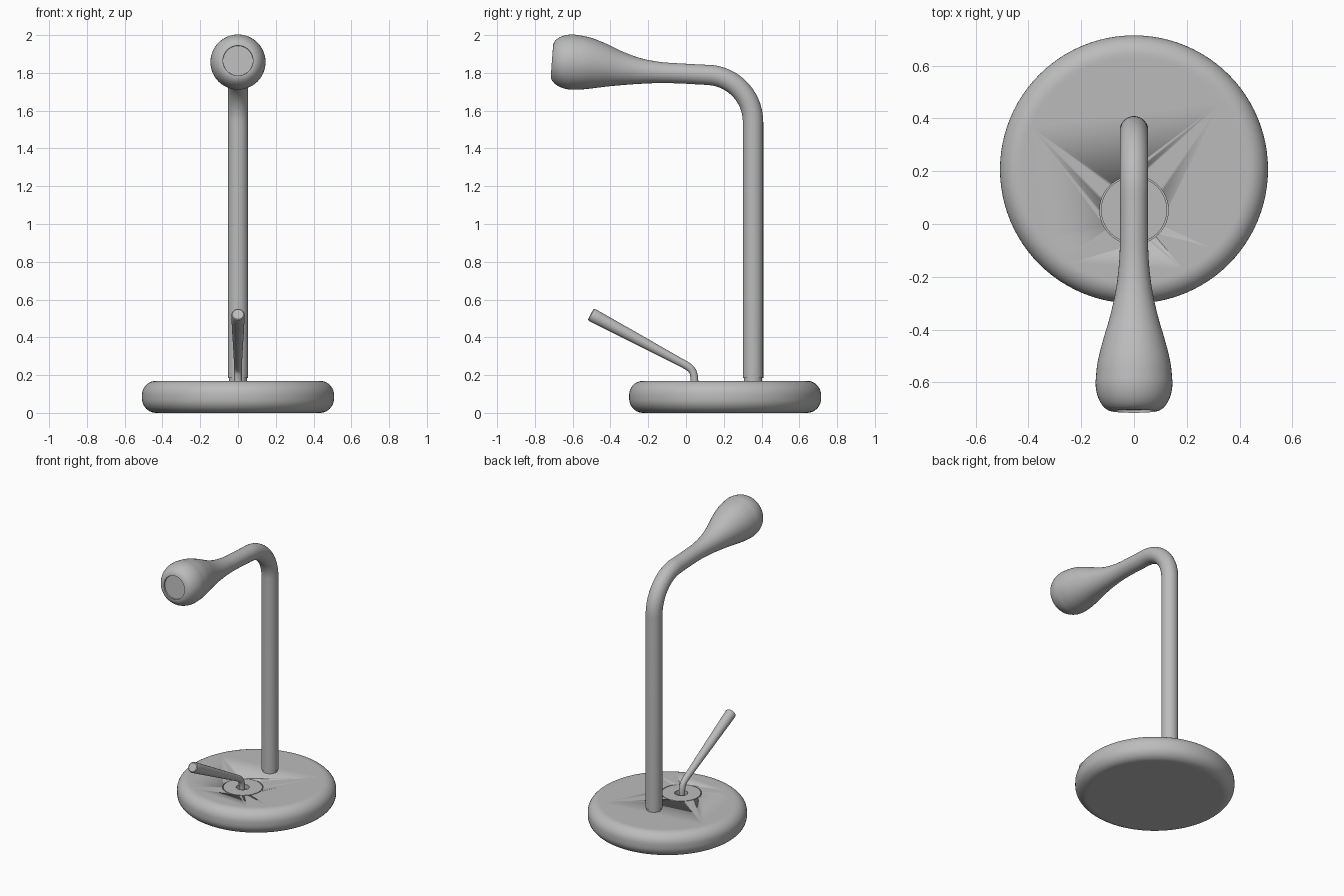
import bpy, bmesh, math
from mathutils import Vector

cube = bpy.data.objects.get("Cube")
if cube:
    bpy.data.objects.remove(cube)

metal = bpy.data.materials.new("satin_grey")
metal.use_nodes = True
grey = (0.5, 0.5, 0.5, 1)
metal.diffuse_color = grey
metal.node_tree.nodes["Principled BSDF"].inputs["Base Color"].default_value = grey


def sweep(name, rings, sides=48, loc=(0, 0, 0), angle=35):
    """Skin circular rings given as (centre, normal, radius); normals lie in the YZ plane."""
    bm = bmesh.new()
    loops = []
    for centre, normal, radius in rings:
        side = Vector((1, 0, 0))
        up = Vector(normal).normalized().cross(side)
        turns = [math.tau * i / sides for i in range(sides)]
        loops.append([bm.verts.new(Vector(centre) + radius * (side * math.cos(t) + up * math.sin(t)))
                      for t in turns])
    for a, b in zip(loops, loops[1:]):
        for i in range(sides):
            j = (i + 1) % sides
            bm.faces.new((a[i], a[j], b[j], b[i]))
    bm.faces.new(loops[0])
    bm.faces.new(loops[-1])
    bmesh.ops.recalc_face_normals(bm, faces=bm.faces)
    mesh = bpy.data.meshes.new(name)
    bm.to_mesh(mesh)
    bm.free()
    mesh.materials.append(metal)
    obj = bpy.data.objects.new(name, mesh)
    obj.location = loc
    bpy.context.collection.objects.link(obj)
    bpy.ops.object.select_all(action="DESELECT")
    bpy.context.view_layer.objects.active = obj
    obj.select_set(True)
    bpy.ops.object.shade_smooth_by_angle(angle=math.radians(angle))
    return obj


def lathe(name, profile, y, sides=48):
    """Turn a (radius, z) profile about a vertical axis at the given y."""
    return sweep(name, [((0, 0, z), (0, 0, 1), r) for r, z in profile], sides, (0, y, 0))


def smooth_path(points, steps=6):
    """Catmull-Rom resampling of (y, z, radius) points."""
    pts = [Vector(p) for p in points]
    pts = [2 * pts[0] - pts[1]] + pts + [2 * pts[-1] - pts[-2]]
    out = []
    for a, b, c, d in zip(pts, pts[1:], pts[2:], pts[3:]):
        for k in range(steps):
            t = k / steps
            out.append(0.5 * (2 * b + (c - a) * t + (2 * a - 5 * b + 4 * c - d) * t * t
                              + (3 * b - a - 3 * c + d) * t ** 3))
    return out + [pts[-2]]


def tube_rings(path):
    """Rings perpendicular to a path in the YZ plane."""
    rings = []
    for i, p in enumerate(path):
        t = path[min(i + 1, len(path) - 1)] - path[max(i - 1, 0)]
        rings.append(((0, p.x, p.y), (0, t.x, t.y), p.z))
    return rings


def add_tip(rings, offsets):
    """Extend the last ring along its normal with (distance, radius) steps."""
    centre, normal = Vector(rings[-1][0]), Vector(rings[-1][1]).normalized()
    return rings + [(centre + normal * d, normal, r) for d, r in offsets]


# Round base with softened rims
R, H, F = 0.508, 0.17, 0.075
arc = [math.pi / 2 * i / 10 for i in range(11)]
profile = [(R - F - 0.01, 0)] + [(R - F + F * math.sin(a), F - F * math.cos(a)) for a in arc]
profile += [(R - F + F * math.cos(a), H - F + F * math.sin(a)) for a in arc] + [(R - F - 0.01, H)]
base = lathe("base", profile, 0.207, 96)

# Pocket in the base for the lever plate
PLATE_Y = 0.053
cutter = lathe("pocket_cutter", [(0.13, H - 0.04), (0.13, H + 0.05)], PLATE_Y, 64)
cut = base.modifiers.new("pocket", "BOOLEAN")
cut.operation = "DIFFERENCE"
cut.object = cutter
cut.solver = "EXACT"
bpy.context.view_layer.objects.active = base
bpy.ops.object.modifier_apply(modifier=cut.name)
bpy.data.objects.remove(cutter)

# Flush plate with a well around the lever
lathe("lever_plate", [(0.125, H - 0.04), (0.125, H), (0.042, H), (0.042, H - 0.03)], PLATE_Y, 64)

# Narrow collar below the column
COL_Y, COL_R = 0.355, 0.054
lathe("column_collar", [(COL_R - 0.006, H - 0.01), (COL_R - 0.006, H + 0.02)], COL_Y)

# Column, bend and flared spout in one sweep
BEND, BEND_Z = 0.25, 1.54
path = [Vector((COL_Y, H + 0.015, COL_R)), Vector((COL_Y, H + 0.1, COL_R))]
path += [Vector((COL_Y - BEND + BEND * math.cos(a), BEND_Z + BEND * math.sin(a), COL_R))
         for a in [math.radians(6 * i) for i in range(15)]]
path += smooth_path([(0.1, 1.79, 0.053), (-0.03, 1.797, 0.053), (-0.14, 1.802, 0.056),
                     (-0.25, 1.81, 0.069), (-0.35, 1.823, 0.091), (-0.45, 1.84, 0.12),
                     (-0.53, 1.851, 0.139), (-0.6, 1.857, 0.146)])
rings = tube_rings(path)
rings[0] = (rings[0][0], (0, 0, 1), COL_R)
last = Vector((0, -1, 0.075))
rings[-1] = (rings[-1][0], last, rings[-1][2])
# Rounded nose, then a shallow recessed outlet
nose = [(0.11 * math.sin(a), 0.08 + 0.066 * math.cos(a)) for a in arc[1:]]
rings = add_tip(rings, nose + [(0.1, 0.079)])
sweep("column_and_spout", rings)

# Control lever, widening to a softly rounded tip
lever = smooth_path([(0.045, 0.14, 0.02), (0.044, 0.185, 0.02), (0.034, 0.222, 0.02),
                     (0.008, 0.247, 0.021), (-0.05, 0.279, 0.022), (-0.27, 0.397, 0.029),
                     (-0.495, 0.517, 0.036)])
sweep("lever", add_tip(tube_rings(lever), [(0.007, 0.034), (0.011, 0.029)]), 32)
